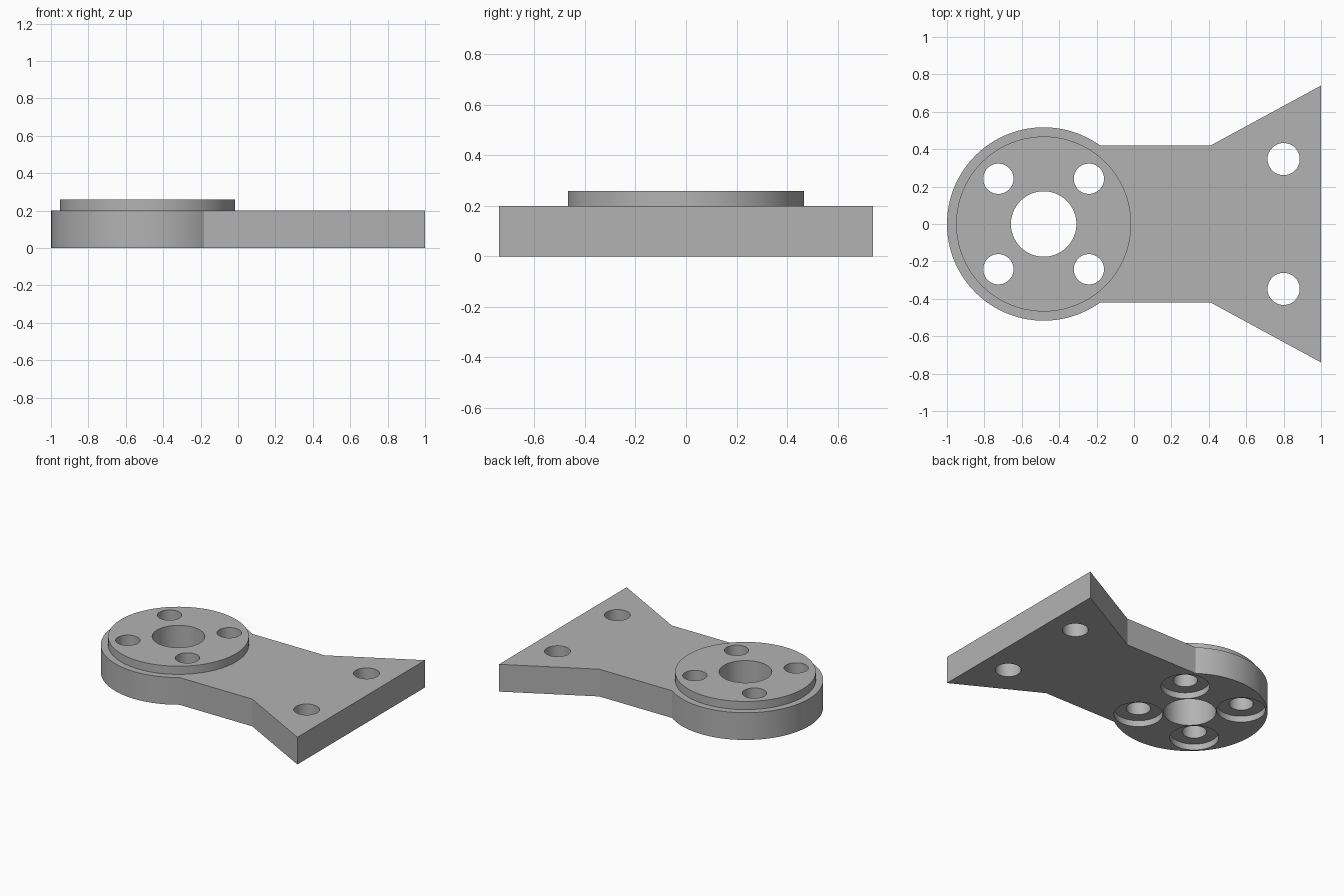
import bpy, bmesh, math

if "Cube" in bpy.data.objects:
    bpy.data.objects.remove(bpy.data.objects["Cube"])

CX = -0.483          # centre of the round end
R = 0.517            # radius of the round end
NECK = 0.42          # half width of the neck
THICK, TOP = 0.20, 0.26

metal = bpy.data.materials.new("plain grey")
metal.diffuse_color = (0.45, 0.45, 0.45, 1)
metal.use_nodes = True
metal.node_tree.nodes["Principled BSDF"].inputs["Base Color"].default_value = metal.diffuse_color


def prism(name, outline, z0, z1):
    """Solid made by extruding a closed outline upwards."""
    bm = bmesh.new()
    face = bm.faces.new([bm.verts.new((x, y, z0)) for x, y in outline])
    ext = bmesh.ops.extrude_face_region(bm, geom=[face], use_keep_orig=True)
    verts = [g for g in ext["geom"] if isinstance(g, bmesh.types.BMVert)]
    bmesh.ops.translate(bm, verts=verts, vec=(0, 0, z1 - z0))
    bmesh.ops.recalc_face_normals(bm, faces=bm.faces)
    mesh = bpy.data.meshes.new(name)
    bm.to_mesh(mesh)
    bm.free()
    mesh.materials.append(metal)
    obj = bpy.data.objects.new(name, mesh)
    bpy.context.collection.objects.link(obj)
    return obj


def circle(x, y, r, n=64):
    return [(x + r * math.cos(2 * math.pi * i / n), y + r * math.sin(2 * math.pi * i / n)) for i in range(n)]


def combine(target, tool, operation):
    """Apply a boolean and remove the tool object."""
    mod = target.modifiers.new(tool.name, 'BOOLEAN')
    mod.operation, mod.solver, mod.object = operation, 'EXACT', tool
    bpy.context.view_layer.objects.active = target
    bpy.ops.object.modifier_apply(modifier=mod.name)
    bpy.data.objects.remove(tool)


# Plate: round end, straight neck, flared tail
a = math.asin(NECK / R)
arc = [a + (2 * math.pi - 2 * a) * i / 72 for i in range(73)]
outline = [(CX + R * math.cos(t), R * math.sin(t)) for t in arc]
outline += [(0.41, -NECK), (1, -0.74), (1, 0.74), (0.41, NECK)]
plate = prism("mounting_plate", outline, 0, THICK)

# Raised disc on the round end
combine(plate, prism("raised_disc", circle(CX, 0, 0.468, 96), 0.1, TOP), 'UNION')

# Central bore
combine(plate, prism("bore_cutter", circle(CX, 0, 0.175), -0.1, 0.4), 'DIFFERENCE')

# Bolt holes with counterbores underneath
for sx in (-1, 1):
    for sy in (-1, 1):
        x, y = CX + sx * 0.242, sy * 0.242
        combine(plate, prism("bolt_cutter", circle(x, y, 0.081, 48), -0.1, 0.4), 'DIFFERENCE')
        combine(plate, prism("counterbore_cutter", circle(x, y, 0.162), -0.1, 0.045), 'DIFFERENCE')

# Holes in the flared tail
for sy in (-1, 1):
    combine(plate, prism("tail_cutter", circle(0.8, sy * 0.347, 0.086, 48), -0.1, 0.4), 'DIFFERENCE')

# Smooth the round walls, keep the edges crisp
bpy.ops.object.select_all(action='DESELECT')
plate.select_set(True)
bpy.context.view_layer.objects.active = plate
bpy.ops.object.shade_smooth_by_angle(angle=math.radians(25))
